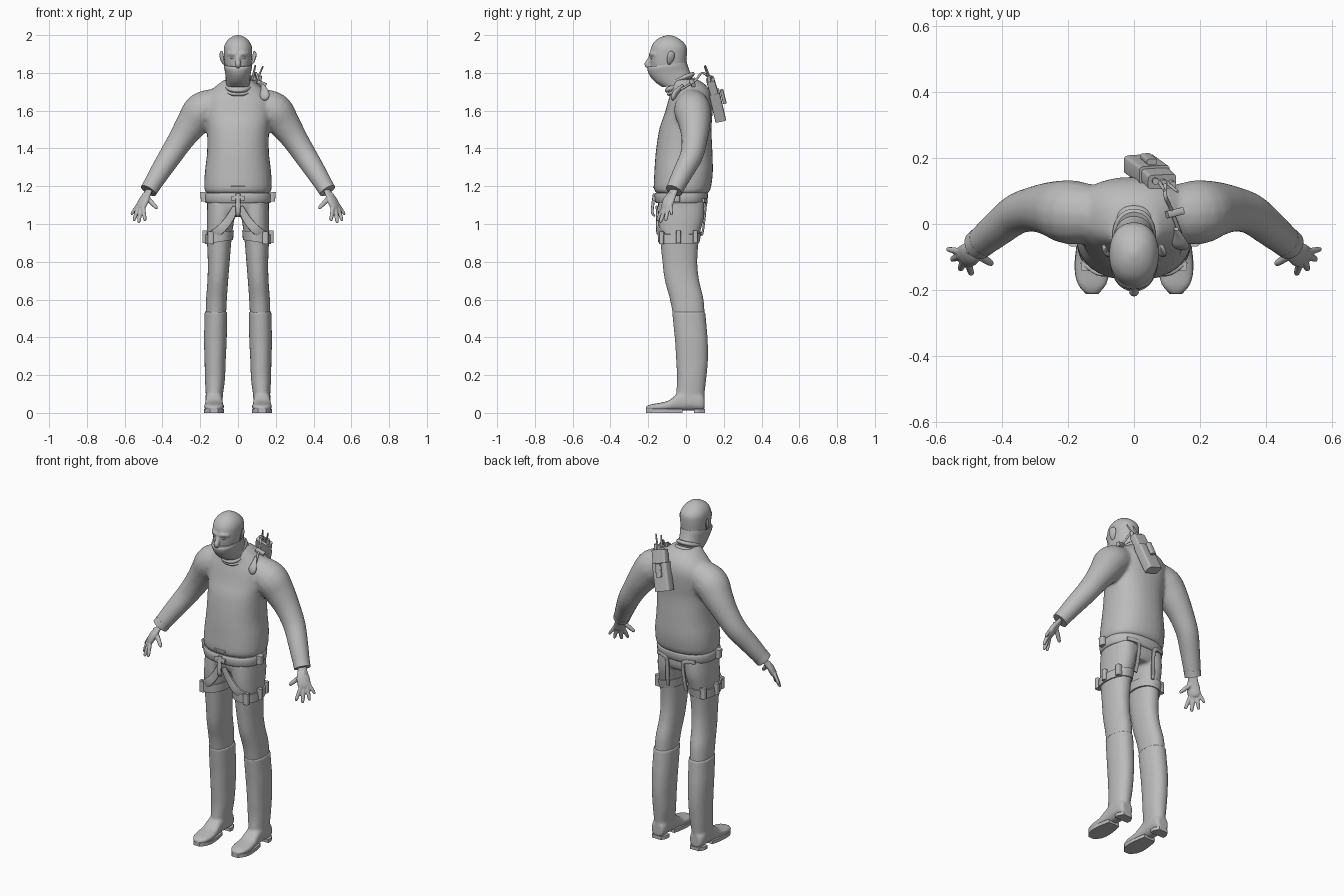
import bpy, bmesh, math
from mathutils import Vector

grey = bpy.data.materials.new("plain grey")
grey.diffuse_color = (0.5, 0.5, 0.5, 1)


def spline(rows, k=5):
    """Smoothly interpolate rows of numbers (Catmull-Rom)."""
    out, n = [], len(rows)
    for i in range(n - 1):
        a, b, c, d = rows[max(i - 1, 0)], rows[i], rows[i + 1], rows[min(i + 2, n - 1)]
        for j in range(k):
            t = j / k
            out.append([q + 0.5 * t * (r - p + t * (2 * p - 5 * q + 4 * r - s + t * (3 * (q - r) + s - p)))
                        for p, q, r, s in zip(a, b, c, d)])
    return out + [list(rows[-1])]


def circle(n, power):
    for i in range(n):
        t = 2 * math.pi * i / n
        yield [math.copysign(abs(f(t)) ** (2 / power), f(t)) for f in (math.cos, math.sin)]


def skin(bm, rings):
    """Skin a stack of rings and cap both ends."""
    vs = [[bm.verts.new(p) for p in r] for r in rings]
    n = len(vs[0])
    for a, b in zip(vs, vs[1:]):
        for i in range(n):
            bm.faces.new((a[i], a[(i + 1) % n], b[(i + 1) % n], b[i]))
    bm.faces.new(vs[0])
    bm.faces.new(vs[-1])


def stack(bm, rows, power=2.2, n=32, k=5, slope=0, tilt=0):
    """Rows of z, centre x, half width, front y, back y."""
    skin(bm, [[(cx + hw * c, (f + b) / 2 + (b - f) / 2 * s, z + slope * hw * c + tilt * (b - f) / 2 * s)
               for c, s in circle(n, power)] for z, cx, hw, f, b in spline(rows, k)])


def tube(bm, rows, flat=1, ref=(0, 1, 0), power=2, n=16, k=4):
    """Rows of x, y, z, radius; flat scales the radius along ref."""
    pts = spline(rows, k)
    ps = [Vector(p[:3]) for p in pts]
    rings = []
    for i, p in enumerate(ps):
        t = (ps[min(i + 1, len(ps) - 1)] - ps[max(i - 1, 0)]).normalized()
        a = t.cross(Vector(ref)).normalized()
        b = a.cross(t)
        r = pts[i][3]
        rings.append([p + a * r * c + b * r * flat * s for c, s in circle(n, power)])
    skin(bm, rings)


def finish(name, bm, voxel=0, smooth=3, angle=40):
    bmesh.ops.recalc_face_normals(bm, faces=bm.faces)
    me = bpy.data.meshes.new(name)
    bm.to_mesh(me)
    bm.free()
    me.materials.append(grey)
    ob = bpy.data.objects.new(name, me)
    bpy.context.collection.objects.link(ob)
    bpy.context.view_layer.objects.active = ob
    ob.select_set(True)
    if voxel:
        m = ob.modifiers.new("blend", 'REMESH')
        m.mode, m.voxel_size, m.use_smooth_shade = 'VOXEL', voxel, True
        m = ob.modifiers.new("soften", 'SMOOTH')
        m.factor, m.iterations = 0.5, smooth
    else:
        bpy.ops.object.shade_smooth_by_angle(angle=math.radians(angle))
    ob.select_set(False)


def part(name, fn, rows, **kw):
    bm = bmesh.new()
    fn(bm, rows, **kw)
    finish(name, bm)


SIDES = (("left", 1), ("right", -1))
flip = lambda s, rows: [(s * r[0], *r[1:]) for r in rows]
flipz = lambda s, rows: [(r[0], s * r[1], *r[2:]) for r in rows]

# sweater: body and both sleeves blended together
bm = bmesh.new()
stack(bm, [(1.16, 0, .165, -.15, .11), (1.185, 0, .178, -.17, .13), (1.27, 0, .176, -.168, .142),
           (1.38, 0, .164, -.160, .14), (1.50, 0, .165, -.142, .135), (1.58, 0, .178, -.115, .14),
           (1.65, 0, .180, -.095, .142), (1.70, 0, .15, -.08, .13), (1.74, 0, .105, -.075, .10),
           (1.765, 0, .07, -.075, .06)], power=2.3)
for side, s in SIDES:
    tube(bm, flip(s, [(.11, .03, 1.635, .085), (.19, .035, 1.60, .098), (.245, .045, 1.53, .085),
                      (.30, .045, 1.45, .070), (.355, .03, 1.365, .062), (.41, -.012, 1.28, .055),
                      (.45, -.045, 1.215, .049), (.472, -.062, 1.18, .044)]))
finish("sweater", bm, .010, 5)

# trousers: pelvis and two legs blended together
bm = bmesh.new()
stack(bm, [(1.20, 0, .16, -.145, .105), (1.12, 0, .164, -.150, .098), (1.07, 0, .16, -.14, .095),
           (1.04, 0, .13, -.11, .08)], power=2.4)
for side, s in SIDES:
    stack(bm, flipz(s, [(1.12, .085, .077, -.145, .097), (1.03, .092, .073, -.147, .094),
                        (.93, .099, .066, -.138, .07), (.80, .102, .058, -.125, .06),
                        (.70, .107, .055, -.112, .07), (.60, .114, .055, -.085, .093),
                        (.50, .118, .054, -.066, .1)]))
finish("trousers", bm, .009, 3)

for side, s in SIDES:
    # tall boot: shaft, foot, sole with a raised arch
    bm = bmesh.new()
    stack(bm, flipz(s, [(.535, .117, .060, -.073, .102), (.47, .118, .060, -.067, .108),
                        (.38, .120, .060, -.058, .115), (.28, .121, .056, -.052, .116),
                        (.18, .122, .053, -.047, .107), (.10, .125, .046, -.052, .098),
                        (.045, .127, .045, -.055, .096)]))
    foot = spline([(.097, .034, .09), (.07, .044, .11), (.02, .045, .13), (-.04, .045, .105),
                   (-.09, .05, .067), (-.14, .053, .053), (-.185, .043, .045), (-.212, .018, .034)])
    skin(bm, [[(s * (.127 + hw * c), y, max((top + .012) / 2 + (top - .012) / 2 * d, .012))
               for c, d in circle(24, 2.6)] for y, hw, top in foot])
    finish(side + "_boot", bm, .007, 3)
    bm = bmesh.new()
    for y0, y1, h0, h1 in ((.100, .042, .036, .045), (-.018, -.212, .046, .02)):
        for_rows = [(y0, h0 * .8), (y0 * .8 + y1 * .2, h0), (y0 * .45 + y1 * .55, .053 if y1 < 0 else .046),
                    (y0 * .2 + y1 * .8, .046), (y1, h1)]
        pts = [(hw, y) for y, hw in spline(for_rows)]
        ring = [(s * .127 + a, y) for a, y in pts] + [(s * .127 - a, y) for a, y in pts[::-1]]
        skin(bm, [[(x, y, z) for x, y in ring] for z in (0, .02)])
    finish(side + "_boot_sole", bm)

    # hand: flat palm with five spread fingers
    bm = bmesh.new()
    palm = (.75, -.6, .2)
    tube(bm, flip(s, [(.462, -.055, 1.20, .026), (.478, -.07, 1.165, .027), (.497, -.09, 1.13, .037),
                      (.512, -.1, 1.095, .036), (.518, -.104, 1.08, .026)]),
         flat=.5, ref=(palm[0] * s, palm[1], palm[2]))
    for base, tip, r in (((.532, -.082, 1.10), (.566, -.076, 1.048), .009),
                         ((.528, -.095, 1.09), (.552, -.108, 1.016), .0105),
                         ((.515, -.108, 1.085), (.526, -.138, 1.006), .011),
                         ((.502, -.118, 1.09), (.492, -.153, 1.016), .0105),
                         ((.487, -.085, 1.145), (.428, -.122, 1.082), .012)):
        b, t = Vector(base), Vector(tip)
        tube(bm, flip(s, [(*b.lerp(t, f), r * g) for f, g in ((-.25, 1), (.4, 1.05), (.85, .9), (1, .5))]), n=10)
    finish(side + "_hand", bm, .0045, 2)

    # sleeve cuff
    part(side + "_cuff", tube, flip(s, [(.457, -.051, 1.203, .047), (.474, -.064, 1.176, .0455)]), k=1, n=24)

    # thigh strap with buckle and pouch tabs
    part(side + "_thigh_strap", stack, flipz(s, [(.905, .100, .074, -.147, .072), (.955, .097, .075, -.150, .082)]),
         k=1, slope=-.15 * s)
    for i, (x, y, z) in enumerate(((.172, -.04, .935), (.145, -.13, .93), (.15, .05, .935))):
        part(f"{side}_strap_buckle_{i + 1}", tube, flip(s, [(x, y, z - .035, .016), (x, y, z + .03, .016)]),
             power=5, k=1, flat=.8)
    # diagonal front strap and rear riser strap
    part(side + "_front_strap", tube, flip(s, [(.012, -.155, 1.09, .016), (.05, -.150, 1.02, .022),
         (.10, -.148, .965, .024), (.15, -.115, .935, .022)]), flat=.35, power=4)
    part(side + "_rear_strap", tube, flip(s, [(.125, .092, 1.125, .011), (.065, .107, 1.12, .011),
         (.052, .104, 1.09, .011), (.056, .095, 1.0, .011), (.062, .085, .94, .011)]), flat=.5, power=4)
    # belt side ring
    part(side + "_belt_pouch", tube, flip(s, [(.178, -.05, 1.12, .018), (.182, -.05, 1.17, .018)]), power=4, k=1)
    # ear
    part(side + "_ear", tube, flip(s, [(.072, -.088, 1.845, .006), (.080, -.086, 1.86, .015),
         (.086, -.080, 1.885, .021), (.088, -.078, 1.905, .017), (.085, -.08, 1.915, .006)]), flat=.4, ref=(1, .4, 0))

# waist belt, buckle and hanging loop
part("belt", stack, [(1.11, 0, .168, -.157, .104), (1.12, 0, .175, -.164, .112), (1.155, 0, .177, -.168, .117),
                     (1.165, 0, .172, -.162, .113)], k=2, power=2.4)
part("belt_buckle", tube, [(-.035, -.168, 1.135, .014), (.035, -.168, 1.135, .014)], flat=.6, power=5, k=1)
part("front_loop", tube, [(0, -.168, 1.16, .012), (0, -.176, 1.10, .013), (0, -.178, 1.06, .012),
                          (0, -.165, 1.04, .008)], flat=.6, power=4)
part("belly_tab", tube, [(-.036, -.169, 1.195, .005), (.036, -.169, 1.195, .005)], power=4, k=1)

# head with brow, nose and neck
bm = bmesh.new()
stack(bm, [(1.70, 0, .062, -.075, .05), (1.76, 0, .058, -.125, .028), (1.80, 0, .062, -.175, .008),
           (1.85, 0, .071, -.188, .002), (1.90, 0, .075, -.190, .005), (1.94, 0, .073, -.183, .002),
           (1.97, 0, .058, -.163, -.022), (1.99, 0, .034, -.132, -.053), (2.0, 0, .008, -.10, -.083)])
tube(bm, [(0, -.182, 1.895, .010), (0, -.197, 1.865, .012), (0, -.205, 1.845, .016), (0, -.19, 1.83, .012)])
for s in (1, -1):
    tube(bm, [(s * .008, -.188, 1.897, .010), (s * .03, -.182, 1.902, .011), (s * .055, -.16, 1.897, .009)],
         ref=(0, 0, 1))
finish("head", bm, .006, 3)
for side, s in SIDES:
    part(side + "_eye", tube, [(s * .018, -.182, 1.88, .003), (s * .03, -.180, 1.88, .007),
                               (s * .042, -.172, 1.88, .003)], ref=(0, 0, 1), n=10)

# face scarf and rolled collar folds
part("face_scarf", stack, [(1.735, 0, .062, -.125, .04), (1.765, 0, .064, -.165, .034), (1.80, 0, .068, -.193, .018),
                           (1.83, 0, .074, -.204, .008), (1.845, 0, .073, -.198, .004)], tilt=.12)
for i, (z, hw, f, b, r) in enumerate(((1.765, .066, -.125, .046, .014), (1.735, .072, -.112, .056, .015),
                                      (1.715, .076, -.100, .064, .013))):
    part(f"collar_fold_{i + 1}", stack, [(z - r, 0, hw - .01, f + .01, b - .01), (z, 0, hw, f, b),
                                         (z + r, 0, hw - .01, f + .01, b - .01)], tilt=.35)

# radio pack slung on the back
out = (.05, .94, .34)
part("radio_body", tube, [(.015, .182, 1.555, .048), (.062, .148, 1.70, .048)], flat=.6, ref=out, power=7, k=1, n=32)
part("radio_top", tube, [(.062, .150, 1.69, .044), (.085, .128, 1.765, .044)], flat=.5, ref=out, power=7, k=1, n=32)
part("radio_clip", tube, [(.035, .205, 1.64, .016), (.055, .188, 1.71, .016)], flat=.6, ref=out, power=5, k=1)
for i, (x, y) in enumerate(((.06, .135), (.085, .13), (.112, .125))):
    part(f"radio_knob_{i + 1}", tube, [(x, y, 1.75, .010), (x + .006, y - .006, 1.785, .010)], k=1)
part("antenna", tube, [(.075, .13, 1.76, .007), (.092, .102, 1.84, .004)], k=1, n=10)
part("short_antenna", tube, [(.10, .125, 1.76, .006), (.132, .098, 1.835, .004)], k=1, n=10)

# shoulder microphone with cord
part("microphone_cord", tube, [(.095, .125, 1.775, .006), (.095, .085, 1.80, .006), (.11, .05, 1.76, .006),
                               (.125, .01, 1.735, .006), (.14, -.03, 1.71, .006)], ref=(1, 0, 0), n=10)
part("microphone_clip", tube, [(.10, .028, 1.755, .011), (.148, .040, 1.735, .011)], power=4, k=1)
part("microphone", tube, [(.128, -.015, 1.735, .010), (.135, -.035, 1.715, .018), (.14, -.058, 1.69, .026),
                          (.143, -.068, 1.668, .022), (.144, -.072, 1.655, .008)], flat=.55, ref=(0, 1, .6))
